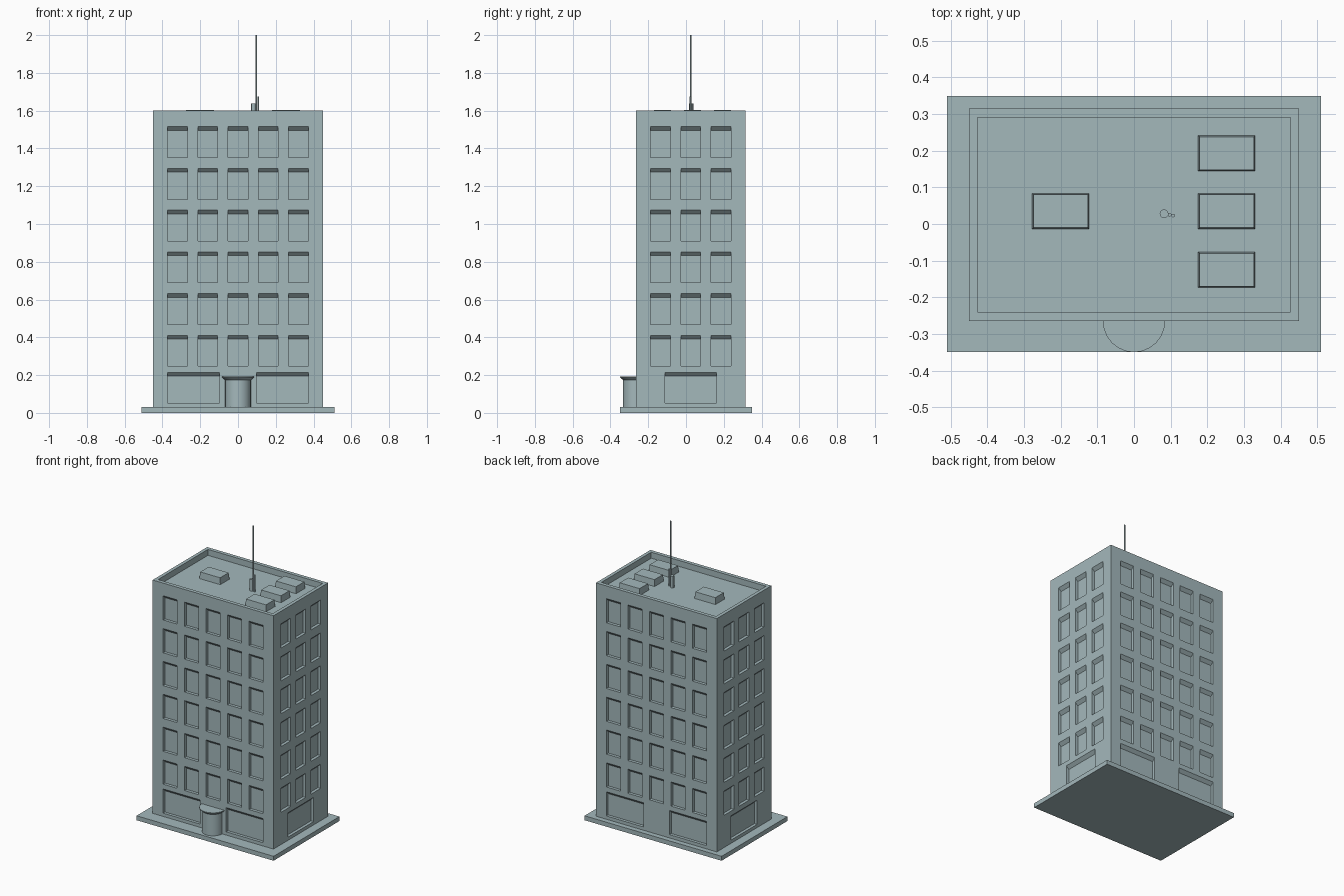
import bpy
import bmesh
from math import pi
from mathutils import Matrix, Vector

cube = bpy.data.objects.get("Cube")
if cube:
    bpy.data.objects.remove(cube, do_unlink=True)

concrete = bpy.data.materials.new("grey_green_concrete")
concrete.use_nodes = True
concrete.diffuse_color = (0.37, 0.48, 0.50, 1)
concrete.node_tree.nodes["Principled BSDF"].inputs["Base Color"].default_value = (0.37, 0.48, 0.50, 1)


def finish(name, bm):
    """Turn a bmesh into a named, coloured object."""
    bmesh.ops.recalc_face_normals(bm, faces=bm.faces)
    mesh = bpy.data.meshes.new(name)
    bm.to_mesh(mesh)
    bm.free()
    mesh.materials.append(concrete)
    obj = bpy.data.objects.new(name, mesh)
    bpy.context.collection.objects.link(obj)
    return obj


def add_box(bm, x0, x1, y0, y1, z0, z1):
    size = Matrix.Diagonal((x1 - x0, y1 - y0, z1 - z0, 1))
    centre = Matrix.Translation(((x0 + x1) / 2, (y0 + y1) / 2, (z0 + z1) / 2))
    return bmesh.ops.create_cube(bm, size=1, matrix=centre @ size)["verts"]


def box(name, *bounds):
    bm = bmesh.new()
    add_box(bm, *bounds)
    return finish(name, bm)


def add_cone(bm, x, y, z0, z1, r0, r1, sides):
    bmesh.ops.create_cone(bm, cap_ends=True, segments=sides, radius1=r0, radius2=r1,
                          depth=z1 - z0, matrix=Matrix.Translation((x, y, (z0 + z1) / 2)))


def rod(name, x, y, z0, z1, r, sides=10):
    bm = bmesh.new()
    add_cone(bm, x, y, z0, z1, r, r, sides)
    obj = finish(name, bm)
    smooth(obj)


def smooth(obj):
    bpy.ops.object.select_all(action='DESELECT')
    obj.select_set(True)
    bpy.context.view_layer.objects.active = obj
    bpy.ops.object.shade_smooth_by_angle()


# Overall layout
HALF_W, HALF_D, MID_Y = 0.45, 0.29, 0.025
BASE_TOP, ROOF, PARAPET = 0.03, 1.60, 0.04
RECESS, SLOPE = 0.02, 0.02


def window_cutter(bm, wall, mid, width, z0, z1):
    """Prism with a sloped head; wall maps (along, outward, up) to the building."""
    profile = [(0.02, z0), (-RECESS, z0), (-RECESS, z1 - SLOPE), (0, z1), (0.02, z1)]
    ends = [[bm.verts.new(wall @ Vector((mid + s * width / 2, o, z))) for o, z in profile]
            for s in (-1, 1)]
    bm.faces.new(ends[0])
    bm.faces.new(ends[1][::-1])
    for i in range(len(profile)):
        j = (i + 1) % len(profile)
        bm.faces.new((ends[0][i], ends[0][j], ends[1][j], ends[1][i]))


# Ground slab
box("base_slab", -0.51, 0.51, -0.35, 0.35, 0, BASE_TOP)

# Tower block with recessed windows on all four walls and a sunken roof
tower = box("tower_block", -HALF_W, HALF_W, MID_Y - HALF_D, MID_Y + HALF_D, BASE_TOP - 0.005, ROOF)
cut = bmesh.new()
add_box(cut, -0.427, 0.427, MID_Y - 0.265, MID_Y + 0.265, ROOF - PARAPET, ROOF + 0.1)
for turn in range(4):
    long_wall = turn % 2 == 0
    reach = HALF_D if long_wall else HALF_W
    wall = (Matrix.Translation((0, MID_Y, 0)) @ Matrix.Rotation(turn * pi / 2, 4, 'Z')
            @ Matrix.Translation((0, reach, 0)))
    columns = 5 if long_wall else 3
    for floor in range(6):
        top = 0.41 + 0.221 * floor
        for c in range(columns):
            window_cutter(cut, wall, 0.16 * (c - (columns - 1) / 2), 0.104, top - 0.163, top)
    for mid in ((-0.235, 0.235) if long_wall else (0,)):
        window_cutter(cut, wall, mid, 0.275, 0.052, 0.215)
cutter = finish("window_cutter", cut)
cutter.hide_render = True
mod = tower.modifiers.new("windows", 'BOOLEAN')
mod.operation = 'DIFFERENCE'
mod.solver = 'EXACT'
mod.object = cutter
bpy.context.view_layer.objects.active = tower
bpy.ops.object.modifier_apply(modifier=mod.name)
bpy.data.objects.remove(cutter, do_unlink=True)

# Rounded entrance with a flared canopy
front = MID_Y - HALF_D
bm = bmesh.new()
add_cone(bm, 0, front, BASE_TOP - 0.005, 0.18, 0.068, 0.068, 24)
smooth(finish("entrance_drum", bm))
bm = bmesh.new()
add_cone(bm, 0, front, 0.174, 0.188, 0.068, 0.085, 24)
add_cone(bm, 0, front, 0.188, 0.193, 0.085, 0.085, 24)
# Keep the canopy and drum outside the wall only
smooth(finish("entrance_canopy", bm))

# Roof units
for i, (x, y) in enumerate([(-0.2, 0.035), (0.253, 0.193), (0.253, 0.035), (0.253, -0.125)]):
    bm = bmesh.new()
    for v in add_box(bm, x - 0.078, x + 0.078, y - 0.049, y + 0.049, ROOF - PARAPET - 0.002, ROOF + 0.004):
        if v.co.z > ROOF:
            v.co.x -= 0.004 if v.co.x > x else -0.004
            v.co.y -= 0.004 if v.co.y > y else -0.004
    finish(f"roof_unit_{i + 1}", bm)

# Antenna group
deck = ROOF - PARAPET - 0.002
rod("antenna_base", 0.082, 0.028, deck, 1.638, 0.012, 12)
rod("antenna_mast", 0.097, 0.025, deck, 2.0, 0.005)
rod("antenna_stub", 0.107, 0.023, deck, 1.675, 0.005)
